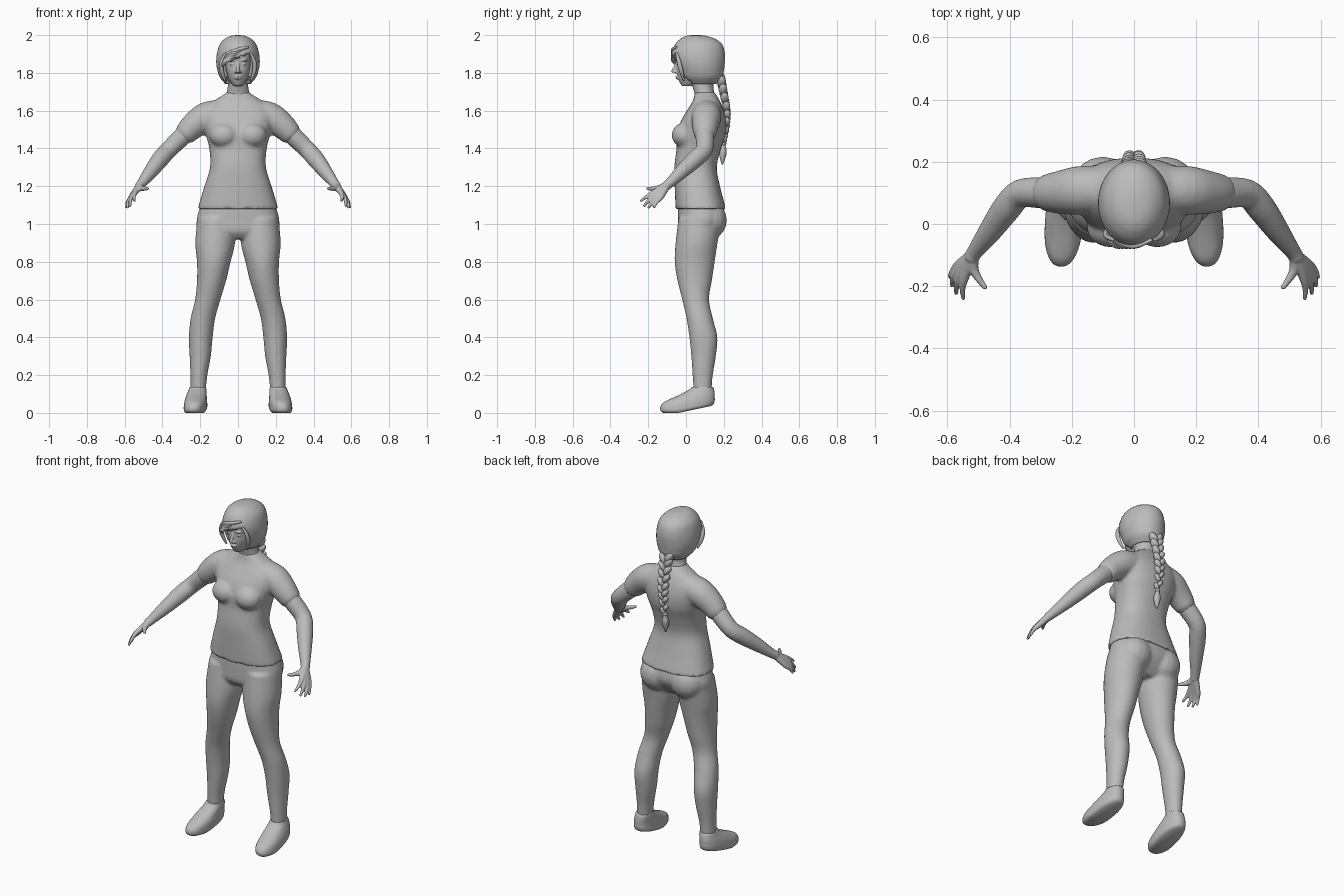
import bpy, bmesh, math
from mathutils import Vector, Matrix

grey = bpy.data.materials.new("plain_grey")
grey.diffuse_color = (0.5, 0.5, 0.5, 1)


def spline(rows, steps=5):
    """Catmull-Rom interpolation of tuples."""
    out = []
    for i in range(len(rows) - 1):
        a, b, c, d = (rows[max(0, min(len(rows) - 1, i + k))] for k in (-1, 0, 1, 2))
        for s in range(steps):
            t = s / steps
            out.append(tuple(0.5 * (2 * q + (r - p) * t + (2 * p - 5 * q + 4 * r - w) * t * t
                             + (3 * q - p - 3 * r + w) * t ** 3) for p, q, r, w in zip(a, b, c, d)))
    return out + [tuple(rows[-1])]


def skin(bm, rings):
    """Bridge point rings and cap both ends."""
    vs = [[bm.verts.new(p) for p in ring] for ring in rings]
    n = len(vs[0])
    for a, b in zip(vs, vs[1:]):
        for i in range(n):
            bm.faces.new((a[i], a[(i + 1) % n], b[(i + 1) % n], b[i]))
    bm.faces.new(vs[0][::-1])
    bm.faces.new(vs[-1])
    return [v for ring in vs for v in ring]


def body(bm, rows, side=1, power=2.0, n=40):
    """Horizontal sections: (z, centre x, front y, back y, half width)."""
    def sq(v):
        return math.copysign(abs(v) ** (2 / power), v)
    rings = []
    for z, cx, y0, y1, rx in spline(rows):
        rings.append([(side * cx + rx * sq(math.cos(a)), (y0 + y1) / 2 + (y1 - y0) / 2 * sq(math.sin(a)), z)
                      for a in (2 * math.pi * i / n for i in range(n))])
    return skin(bm, rings)


def tube(bm, rows, side=1, n=16):
    """Round tube along (x, y, z, radius) with domed ends."""
    pts = [(Vector((side * x, y, z)), r) for x, y, z, r in spline(rows, 4)]
    rings = []
    for i, (p, r) in enumerate(pts):
        t = (pts[min(i + 1, len(pts) - 1)][0] - pts[max(i - 1, 0)][0]).normalized()
        u = t.orthogonal().normalized() if i == 0 else (u - t * u.dot(t)).normalized()
        w = t.cross(u)
        ends = [(0, 1)]
        if i == 0:
            ends = [(-0.6, 0.3), (-0.4, 0.75), (0, 1)]
        elif i == len(pts) - 1:
            ends = [(0, 1), (0.4, 0.75), (0.6, 0.3)]
        for off, k in ends:
            rings.append([p + t * off * r + (u * math.cos(a) + w * math.sin(a)) * r * k
                          for a in (2 * math.pi * j / n for j in range(n))])
    return skin(bm, rings)


def ball(bm, at, size, rot=None):
    m = Matrix.Translation(at) @ (rot or Matrix()) @ Matrix.Diagonal((*size, 1))
    bmesh.ops.create_uvsphere(bm, u_segments=16, v_segments=10, radius=1, matrix=m)


def finish(bm, name, voxel=None, smooth=3):
    """Turn the bmesh into an object; a voxel size fuses its overlapping pieces."""
    bmesh.ops.recalc_face_normals(bm, faces=bm.faces[:])
    for f in bm.faces:
        f.smooth = True
    me = bpy.data.meshes.new(name)
    bm.to_mesh(me)
    bm.free()
    me.materials.append(grey)
    ob = bpy.data.objects.new(name, me)
    bpy.context.collection.objects.link(ob)
    if voxel:
        m = ob.modifiers.new("fuse", 'REMESH')
        m.mode, m.voxel_size, m.use_smooth_shade = 'VOXEL', voxel, True
        m = ob.modifiers.new("soften", 'SMOOTH')
        m.factor, m.iterations = 0.5, smooth
    return ob


# Shirt: torso, bust, shoulders and short sleeves
bm = bmesh.new()
body(bm, [(1.08, 0, -.055, .212, .214), (1.2, 0, -.06, .18, .178), (1.3, 0, -.062, .163, .148),
          (1.4, 0, -.05, .185, .152), (1.47, 0, -.05, .208, .17), (1.54, 0, -.03, .212, .185),
          (1.6, 0, .005, .2, .185), (1.65, 0, .035, .18, .13), (1.685, 0, .045, .16, .075),
          (1.7, 0, .05, .15, .06)], power=2.4)
for s in (1, -1):
    ball(bm, (s * .075, -.01, 1.47), (.078, .066, .066))
    tube(bm, [(.09, .11, 1.585, .075), (.17, .108, 1.565, .079), (.235, .102, 1.52, .07),
              (.28, .1, 1.475, .06)], s, 24)
finish(bm, "shirt", .009, 6)

# Trousers: hips, buttocks and legs
bm = bmesh.new()
body(bm, [(1.12, 0, -.04, .19, .19), (1.08, 0, -.043, .2, .204), (1.02, 0, -.043, .205, .219),
          (.96, 0, -.04, .17, .21), (.92, 0, -.01, .13, .14)], power=2.3)
for s in (1, -1):
    ball(bm, (s * .1, .125, 1.02), (.1, .092, .1))
    body(bm, [(1.03, .115, -.04, .19, .1), (.9, .121, -.055, .167, .105), (.8, .128, -.06, .152, .089),
              (.7, .14, -.045, .137, .077), (.6, .16, -.02, .122, .067), (.5, .186, .003, .142, .065),
              (.4, .197, .018, .166, .063), (.3, .2, .028, .158, .056), (.2, .207, .035, .142, .045),
              (.115, .211, .04, .135, .04)], s)
finish(bm, "trousers", .009, 4)

# Shoes: flat soles with the heel a little raised
for s, name in ((1, "left_shoe"), (-1, "right_shoe")):
    bm = bmesh.new()
    vs = body(bm, [(0, .224, -.122, .135, .05), (.012, .224, -.135, .147, .06), (.035, .224, -.135, .152, .061),
                   (.058, .223, -.115, .152, .059), (.08, .221, -.07, .152, .055), (.105, .217, -.015, .15, .05),
                   (.125, .214, .02, .147, .046), (.138, .213, .03, .143, .043)], s, 2.3)
    for v in vs:
        v.co.z += .04 * max(0, v.co.y + .04) / .19 * (1 - v.co.z / .138)
        v.co.x += s * .012 * (.02 - v.co.y) / .15 * (1 - v.co.z / .138)
    finish(bm, name)

# Arms and hands
for s, name in ((1, "left_arm"), (-1, "right_arm")):
    bm = bmesh.new()
    tube(bm, [(.22, .1, 1.535, .05), (.29, .1, 1.468, .05), (.365, .097, 1.395, .046), (.41, .05, 1.345, .046),
              (.46, -.02, 1.28, .038), (.51, -.088, 1.215, .026), (.522, -.108, 1.2, .025)], s, 24)
    wrist = (.518, -.1, 1.205, .02)
    for knuckle, mid, tip in (((.545, -.175, 1.165), (.551, -.212, 1.142), (.548, -.24, 1.122)),
                              ((.558, -.165, 1.152), (.57, -.2, 1.122), (.571, -.223, 1.094)),
                              ((.565, -.15, 1.145), (.582, -.178, 1.113), (.584, -.199, 1.086)),
                              ((.566, -.132, 1.142), (.585, -.155, 1.115), (.592, -.17, 1.088))):
        tube(bm, [wrist, (*knuckle, .014), (*mid, .0095), (*tip, .007)], s)
    tube(bm, [wrist, (.515, -.145, 1.19, .016), (.495, -.182, 1.187, .011), (.477, -.205, 1.188, .008)], s)
    finish(bm, name, .0045, 3)

# Neck, head and face
bm = bmesh.new()
body(bm, [(1.64, 0, .05, .15, .08), (1.69, 0, .045, .15, .062), (1.73, 0, .035, .145, .054), (1.79, 0, .03, .15, .055)])
body(bm, [(1.73, 0, -.02, .04, .022), (1.745, 0, -.031, .08, .036), (1.775, 0, -.043, .12, .054),
          (1.81, 0, -.05, .15, .068), (1.85, 0, -.05, .17, .077), (1.9, 0, -.054, .18, .08),
          (1.95, 0, -.02, .14, .06)], power=2.2)
tube(bm, [(0, -.047, 1.855, .007), (0, -.058, 1.83, .009), (0, -.07, 1.807, .009)])
ball(bm, (0, -.043, 1.78), (.021, .014, .005))
ball(bm, (0, -.041, 1.77), (.018, .013, .005))
for s in (1, -1):
    ball(bm, (s * .01, -.056, 1.804), (.009, .01, .007))
    ball(bm, (s * .031, -.036, 1.847), (.014, .014, .007))
    ball(bm, (s * .031, -.043, 1.866), (.023, .013, .005))
finish(bm, "head", .004, 2)

# Hair: cap with a slanted opening for the face
bm = bmesh.new()
body(bm, [(1.74, 0, .01, .16, .066), (1.775, 0, -.03, .192, .095), (1.81, 0, -.045, .2, .108),
          (1.85, 0, -.062, .205, .115), (1.9, 0, -.075, .206, .112), (1.95, 0, -.058, .192, .097),
          (1.98, 0, -.03, .155, .07), (1.995, 0, 0, .11, .04), (2.0, 0, .03, .075, .01)], n=72)
gone = [f for f in bm.faces if len(f.verts) > 4 and f.calc_center_median().z < 1.8]
for f in bm.faces:
    c = f.calc_center_median()
    if c.y < .03 and abs(c.x) < .06 + .1 * (c.z - 1.74) and c.z < 1.882 + .3 * c.x:
        gone.append(f)
bmesh.ops.delete(bm, geom=list(set(gone)), context='FACES')
hair = finish(bm, "hair")
m = hair.modifiers.new("thickness", 'SOLIDIFY')
m.thickness, m.offset = .014, -1

# Fringe: swept locks across the forehead and along the cheeks
bm = bmesh.new()
for k in range(5):
    z = 1.925 - .013 * k
    tube(bm, [(.055 - .012 * k, -.052, z + .012, .006), (.0 - .012 * k, -.07, z - .003, .01),
              (-.05 - .006 * k, -.055, z - .022, .009), (-.085, -.03, z - .045, .004)])
for s in (1, -1):
    tube(bm, [(.066, -.05, 1.905, .006), (.086, -.038, 1.86, .011), (.086, -.025, 1.81, .011),
              (.068, -.012, 1.76, .005)], s)
finish(bm, "fringe")

# Braid: overlapping pairs of slanted lobes, a tie and a tuft
bm = bmesh.new()
path = spline([(.185, 1.765), (.2, 1.69), (.217, 1.6), (.215, 1.52), (.2, 1.43)], 4)
for i, (y, z) in enumerate(path[:-1]):
    s = 1 if i % 2 else -1
    k = 1 - .45 * i / len(path)
    ball(bm, (s * .018 * k, y, z), (.021 * k, .025 * k, .037 * k), Matrix.Rotation(s * .6, 4, 'Y'))
ball(bm, (0, .2, 1.425), (.014, .014, .012))
tube(bm, [(0, .2, 1.42, .009), (0, .196, 1.385, .019), (0, .194, 1.35, .015), (0, .192, 1.315, .003)])
finish(bm, "braid")
